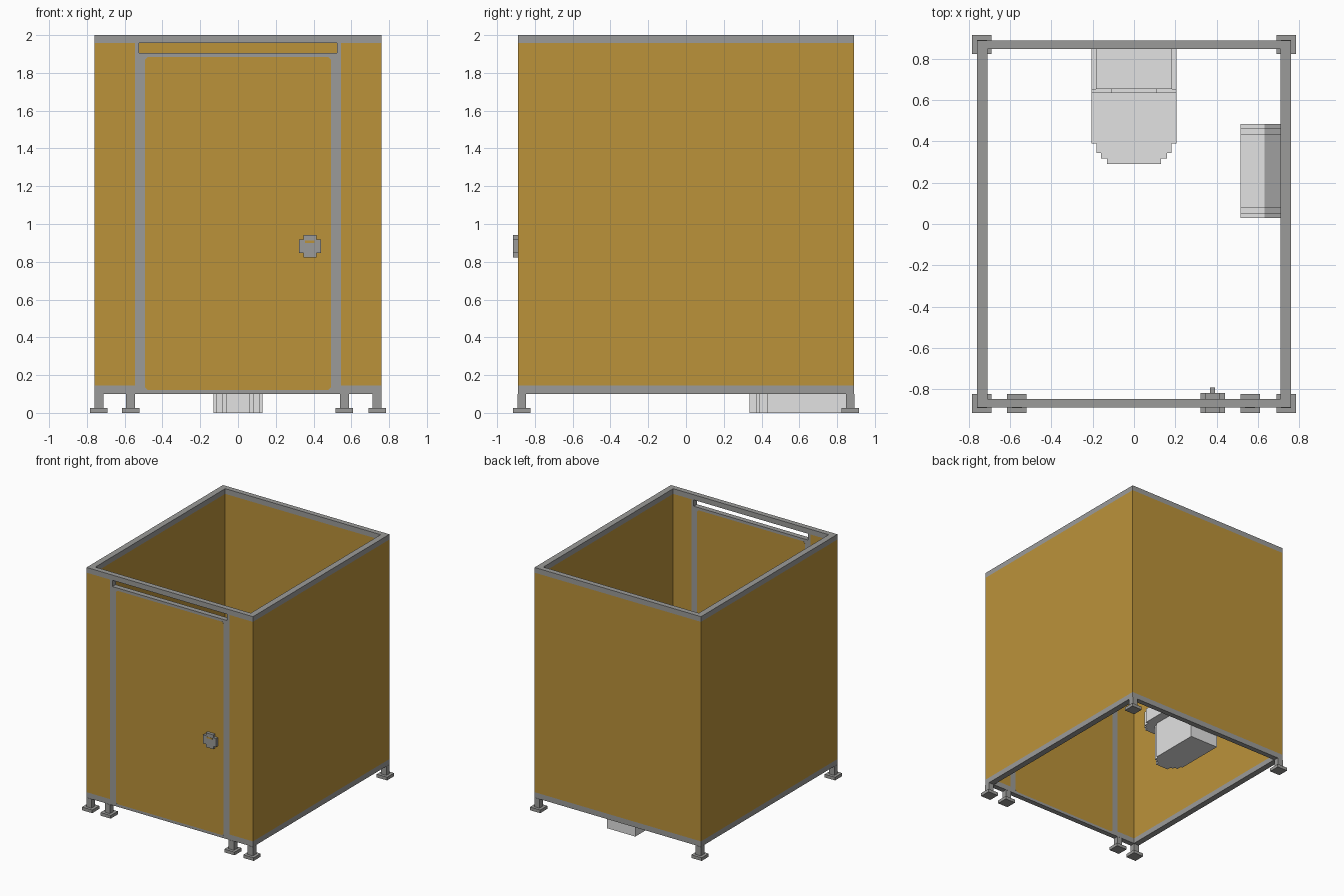
import bpy, bmesh

if "Cube" in bpy.data.objects:
    bpy.data.objects.remove(bpy.data.objects["Cube"])


def material(name, rgb):
    m = bpy.data.materials.new(name)
    m.diffuse_color = (*rgb, 1)
    m.use_nodes = True
    m.node_tree.nodes["Principled BSDF"].inputs["Base Color"].default_value = m.diffuse_color
    return m


OCHRE = material("ochre_panel", (0.50, 0.29, 0.042))
GREY = material("grey_frame", (0.33, 0.33, 0.32))
WHITE = material("white_ceramic", (0.76, 0.76, 0.76))
DARK = material("mid_grey", (0.35, 0.35, 0.35))

AXES = {
    "z": lambda u, v, w: (u, v, w),
    "x": lambda u, v, w: (w, u, v),
    "y": lambda u, v, w: (u, w, v),
}


def prism(name, outline, levels, mats, axis="z"):
    """Extrude an outline through levels; one material per band."""
    bm = bmesh.new()
    rings = [[bm.verts.new(AXES[axis](u, v, w)) for u, v in outline] for w in levels]
    n = len(outline)
    used = list(dict.fromkeys(mats))
    for k in range(len(levels) - 1):
        for i in range(n):
            j = (i + 1) % n
            f = bm.faces.new((rings[k][i], rings[k][j], rings[k + 1][j], rings[k + 1][i]))
            f.material_index = used.index(mats[k])
    bm.faces.new(rings[0]).material_index = used.index(mats[0])
    bm.faces.new(rings[-1]).material_index = used.index(mats[-1])
    bmesh.ops.recalc_face_normals(bm, faces=bm.faces)
    me = bpy.data.meshes.new(name)
    bm.to_mesh(me)
    bm.free()
    for m in used:
        me.materials.append(m)
    ob = bpy.data.objects.new(name, me)
    bpy.context.collection.objects.link(ob)
    return ob


def rect(x0, x1, y0, y1):
    return [(x0, y0), (x1, y0), (x1, y1), (x0, y1)]


def box(name, x0, x1, y0, y1, z0, z1, mat):
    return prism(name, rect(x0, x1, y0, y1), [z0, z1], [mat])


def stepped(cx, cy, half_w, half_h, steps):
    """Blocky rounded rectangle; steps are (inset_u, inset_v) from the corner."""
    quarter = []
    for (a, b), (c, d) in zip(steps, steps[1:]):
        quarter += [(half_w - a, half_h - b), (half_w - c, half_h - b)]
    quarter.append((half_w - steps[-1][0], half_h - steps[-1][1]))
    q2 = [(-u, v) for u, v in reversed(quarter)]
    # quarter runs from the top edge towards the right edge
    top = q2 + quarter
    return [(cx + u, cy + v) for u, v in top + [(-u, -v) for u, v in top]]


X, Y = 0.76, 0.89          # outer half sizes
XI, YI = 0.71, 0.847       # inner half sizes
BANDS = [0.10, 0.145, 1.957, 2.0]
BAND_MATS = [GREY, OCHRE, GREY]

# Side and back walls in one U-shaped shell
shell = [(-X, -Y), (-X, Y), (X, Y), (X, -Y), (XI, -Y), (XI, YI), (-XI, YI), (-XI, -Y)]
prism("side_and_back_walls", shell, BANDS, BAND_MATS)

# Front wall: side panels and door posts
for side, s in (("left", -1), ("right", 1)):
    prism(side + "_front_panel", rect(*sorted((s * XI, s * 0.545)), -Y, -YI), BANDS, BAND_MATS)
    box(side + "_door_post", *sorted((s * 0.545, s * 0.492)), -Y, -YI, 0.10, 1.905, GREY)
    box(side + "_vent_jamb", *sorted((s * 0.545, s * 0.523)), -Y, -YI, 1.905, 1.957, GREY)

# Door leaf with clipped corners, sill, and vent slot rails
box("door_sill", -0.492, 0.492, -Y, -YI, 0.10, 0.122, GREY)
box("door_surround", -0.492, 0.492, -Y + 0.002, -YI - 0.002, 0.122, 1.883, GREY)
door = stepped(0, 1.0025, 0.492, 0.8805, [(0.014, 0), (0.0, 0.014)])
door = [p for i, p in enumerate(door) if i not in ()]
c = 0.014
door = [(-0.492 + c, 0.122), (0.492 - c, 0.122), (0.492, 0.122 + c), (0.492, 1.883 - c),
        (0.492 - c, 1.883), (-0.492 + c, 1.883), (-0.492, 1.883 - c), (-0.492, 0.122 + c)]
prism("door", door, [-Y, -YI], [OCHRE], "y")
box("door_lintel", -0.492, 0.492, -Y, -YI, 1.883, 1.905, GREY)
box("front_top_rail", -0.545, 0.545, -Y, -YI, 1.957, 2.0, GREY)

# Door lock: blocky round plates on both sides, thumb turn inside
HX, HZ = 0.381, 0.882
plate = []
for sx, sz in ((1, 1), (1, -1), (-1, -1), (-1, 1)):
    corner = [(0.034, 0.059), (0.034, 0.035), (0.059, 0.035)]
    if sx * sz < 0:
        corner.reverse()
    plate += [(HX + sx * u, HZ + sz * v) for u, v in corner]
prism("outer_lock_plate", plate, [-0.915, -Y], [GREY], "y")
prism("inner_lock_plate", plate, [-YI, -0.818], [GREY], "y")
box("lock_indicator", HX - 0.025, HX + 0.025, -0.917, -0.914, HZ + 0.018, HZ + 0.030, OCHRE)
box("thumb_turn", HX - 0.012, HX + 0.012, -0.818, -0.793, HZ - 0.035, HZ + 0.035, GREY)

# Feet: pad and post
feet = [(-0.737, -0.87), (0.737, -0.87), (-0.568, -0.87), (0.563, -0.87),
        (-0.737, 0.87), (0.737, 0.87)]
for i, (x, y) in enumerate(feet, 1):
    box(f"foot_pad_{i}", x - 0.047, x + 0.047, y - 0.046, y + 0.046, 0.0, 0.026, GREY)
    box(f"foot_post_{i}", x - 0.024, x + 0.024, y - 0.022, y + 0.022, 0.026, 0.10, GREY)


def toilet_outline(steps, back):
    """Mirror (half_width, y) front steps and close at the back."""
    right = []
    for i, (w, y) in enumerate(steps):
        right.append((w, y))
        nxt = steps[i + 1][1] if i + 1 < len(steps) else back
        right.append((w, nxt))
    return right + [(-w, y) for w, y in reversed(right)]


# Toilet
base = toilet_outline([(0.06, 0.335), (0.085, 0.37), (0.115, 0.39), (0.13, 0.43)], YI)
bowl = toilet_outline([(0.132, 0.292), (0.16, 0.318), (0.182, 0.343), (0.205, 0.39)], YI)
prism("toilet_pedestal", base, [0.0, 0.30], [WHITE])
prism("toilet_bowl", bowl, [0.30, 0.42], [WHITE])
box("toilet_cistern", -0.185, 0.185, 0.655, YI, 0.42, 0.78, WHITE)
lid = [(-0.205, 0.42), (0.205, 0.42), (0.205, 0.72), (0.11, 0.72), (0.11, 0.76),
       (-0.11, 0.76), (-0.11, 0.72), (-0.205, 0.72)]
prism("toilet_lid", lid, [0.635, 0.655], [WHITE], "y")

# Paper dispenser on the right wall: white cover on a grey backing
disp = []
for sy, sz in ((1, 1), (1, -1), (-1, -1), (-1, 1)):
    corner = [(0.18, 0.18), (0.18, 0.155), (0.205, 0.155), (0.205, 0.13), (0.227, 0.13)]
    if sy * sz < 0:
        corner.reverse()
    disp += [(0.257 + sy * u, 0.85 + sz * v) for u, v in corner]
prism("paper_dispenser", disp, [0.515, 0.632, XI], [WHITE, DARK], "x")
